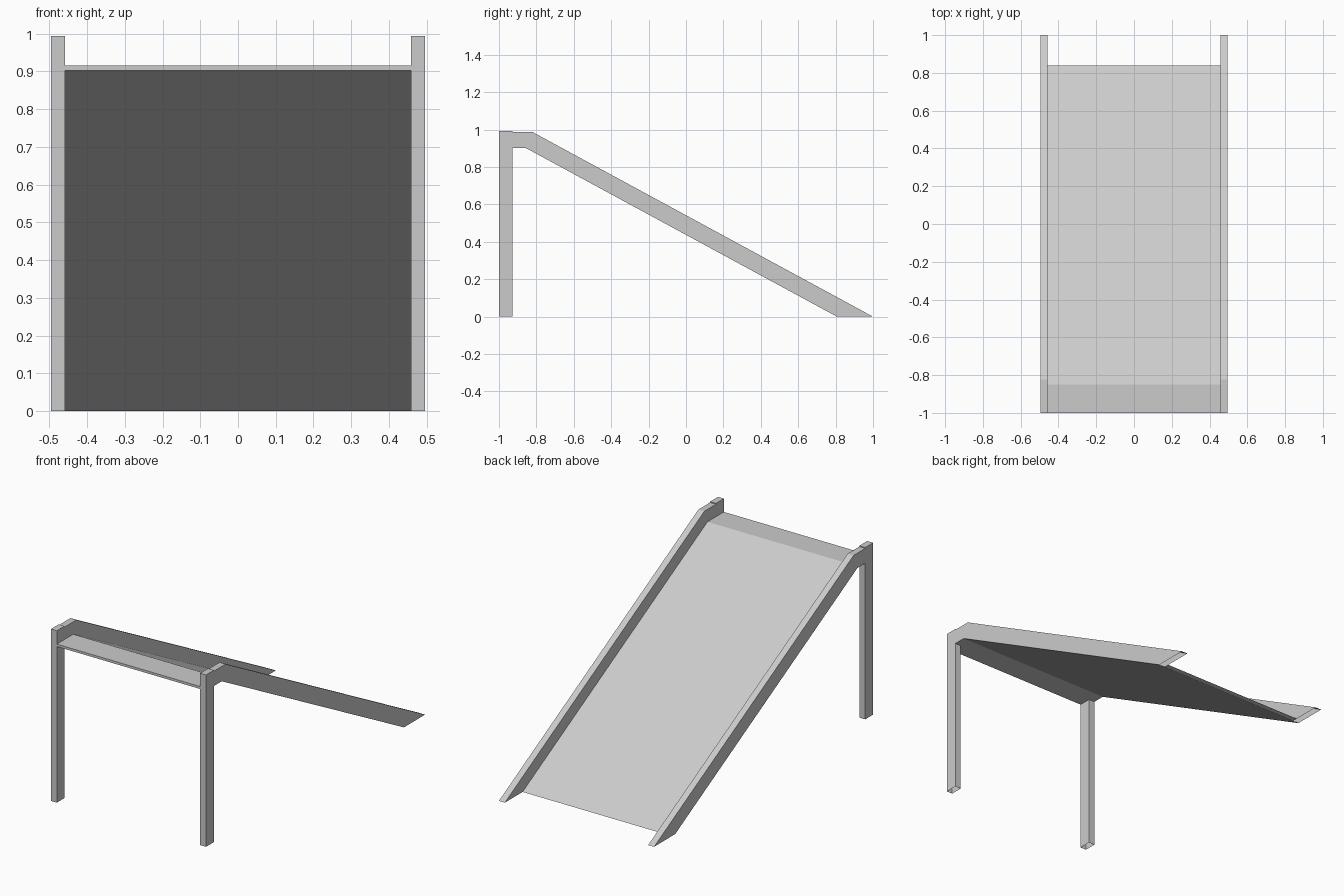
import bpy, bmesh

if "Cube" in bpy.data.objects:
    bpy.data.objects.remove(bpy.data.objects["Cube"])

grey = bpy.data.materials.new("light grey")
grey.diffuse_color = (0.6, 0.6, 0.6, 1)
grey.use_nodes = True
grey.node_tree.nodes["Principled BSDF"].inputs["Base Color"].default_value = grey.diffuse_color


def extrude_profile(name, profile, x0, x1, open_base=False):
    """Extrude a closed (y, z) outline along x."""
    bm = bmesh.new()
    face = bm.faces.new([bm.verts.new((x0, y, z)) for y, z in profile])
    new = bmesh.ops.extrude_face_region(bm, geom=[face])["geom"]
    verts = [g for g in new if isinstance(g, bmesh.types.BMVert)]
    bmesh.ops.translate(bm, vec=(x1 - x0, 0, 0), verts=verts)
    bmesh.ops.recalc_face_normals(bm, faces=bm.faces)
    if open_base:
        base = [f for f in bm.faces if all(v.co.z < 0.001 for v in f.verts)]
        bmesh.ops.delete(bm, geom=base, context='FACES_ONLY')
    mesh = bpy.data.meshes.new(name)
    bm.to_mesh(mesh)
    bm.free()
    mesh.materials.append(grey)
    ob = bpy.data.objects.new(name, mesh)
    bpy.context.collection.objects.link(ob)
    return ob


# side rails with their front legs, open where they meet the ground
rail = [(-1, 0), (-0.928, 0), (-0.928, 0.902), (-0.857, 0.902), (0.807, 0),
        (1, 0), (-0.822, 0.988), (-0.928, 0.988), (-0.928, 0.993), (-1, 0.993)]
for side, x0, x1 in (("left", -0.496, -0.458), ("right", 0.458, 0.496)):
    extrude_profile(side + "_rail_and_leg", rail, x0, x1, open_base=True)

# thin platform bending into the sloped slide bed
bed = [(-1, 0.902), (-0.857, 0.902), (0.807, 0), (0.838, 0),
       (-0.85, 0.916), (-1, 0.916)]
extrude_profile("slide_bed", bed, -0.458, 0.458)
